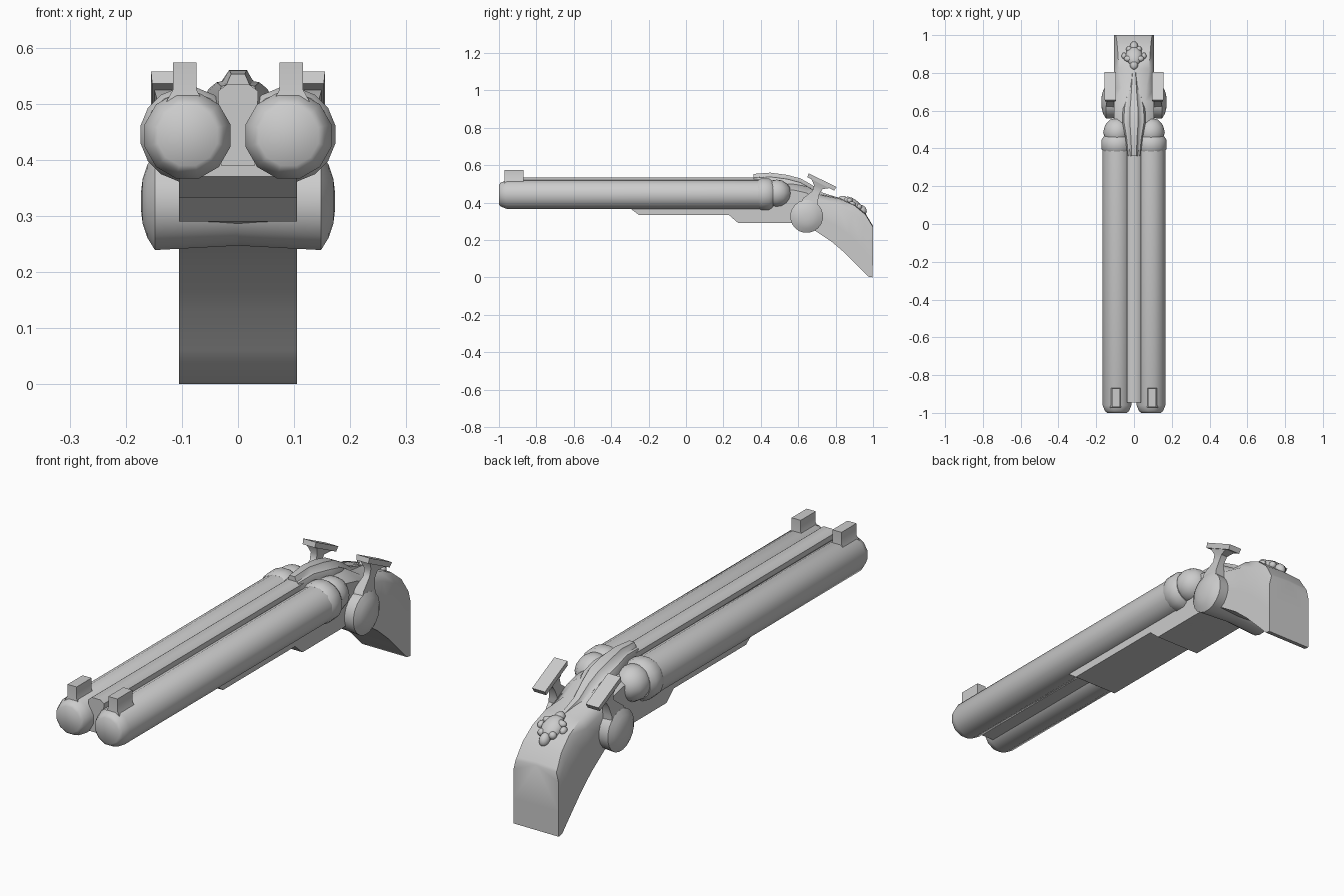
import bpy, bmesh, math
from mathutils import Vector, Matrix

cube = bpy.data.objects.get("Cube")
if cube:
    bpy.data.objects.remove(cube, do_unlink=True)

grey = bpy.data.materials.new("plain_grey")
grey.use_nodes = True
colour = (0.6, 0.6, 0.6, 1)
grey.diffuse_color = colour
grey.node_tree.nodes["Principled BSDF"].inputs["Base Color"].default_value = colour


def finish(name, bm, angle=40):
    bmesh.ops.recalc_face_normals(bm, faces=bm.faces)
    mesh = bpy.data.meshes.new(name)
    bm.to_mesh(mesh)
    bm.free()
    mesh.materials.append(grey)
    obj = bpy.data.objects.new(name, mesh)
    bpy.context.collection.objects.link(obj)
    bpy.ops.object.select_all(action='DESELECT')
    bpy.context.view_layer.objects.active = obj
    obj.select_set(True)
    bpy.ops.object.shade_smooth_by_angle(angle=math.radians(angle))
    return obj


def skin(name, rings, angle=40):
    """Join matching rings of points into a closed skin."""
    bm = bmesh.new()
    loops = [[bm.verts.new(p) for p in ring] for ring in rings]
    n = len(loops[0])
    for a, b in zip(loops, loops[1:]):
        for i in range(n):
            j = (i + 1) % n
            bm.faces.new((a[i], a[j], b[j], b[i]))
    bm.faces.new(loops[0])
    bm.faces.new(loops[-1])
    return finish(name, bm, angle)


def lathe(name, profile, centre, axis, sides=12):
    """Turn (distance, radius) pairs about the x or y axis."""
    rings = []
    for d, r in profile:
        ring = []
        for i in range(sides):
            a = math.tau * (i + 0.5) / sides
            u, v = r * math.cos(a), r * math.sin(a)
            ring.append(Vector(centre) + Vector((d, u, v) if axis == 'x' else (u, d, v)))
        rings.append(ring)
    return skin(name, rings, 50)


def ball(name, centre, size, tilt=0):
    bm = bmesh.new()
    bmesh.ops.create_uvsphere(bm, u_segments=12, v_segments=8, radius=1)
    bm.transform(Matrix.Translation(centre) @ Matrix.Rotation(tilt, 4, 'X')
                 @ Matrix.Diagonal((*size, 1)))
    return finish(name, bm, 60)


def rect(x, y, z, hx, hy, tilt=0):
    turn = Matrix.Rotation(tilt, 3, 'X')
    return [Vector((x, y, z)) + turn @ Vector((a * hx, b * hy, 0))
            for a, b in ((-1, -1), (1, -1), (1, 1), (-1, 1))]


# Paired barrels, breeches, locks, hammers and sights
for side, s in (("left", 1), ("right", -1)):
    x = s * 0.09
    lathe(side + "_barrel", [(-1, 0.055), (-0.99, 0.066), (-0.96, 0.079), (0.4, 0.079)],
          (x, 0, 0.443), 'y')
    lathe(side + "_breech_ring", [(0.385, 0.076), (0.4, 0.085), (0.445, 0.085), (0.465, 0.07)],
          (x, 0, 0.445), 'y', 16)
    ball(side + "_breech_bulge", (x, 0.485, 0.45), (0.073, 0.078, 0.073))
    lathe(side + "_lock_dome", [(0, 0.08), (s * 0.148, 0.088), (s * 0.162, 0.065),
                                (s * 0.17, 0.04), (s * 0.173, 0.015)],
          (0, 0.645, 0.326), 'x', 20)
    h = s * 0.125
    skin(side + "_hammer_stem", [rect(h, 0.655, 0.36, 0.028, 0.05),
                                 rect(h, 0.665, 0.415, 0.022, 0.04, -0.2),
                                 rect(h, 0.695, 0.455, 0.014, 0.02, -0.4),
                                 rect(h, 0.708, 0.482, 0.015, 0.025, -0.4),
                                 rect(h, 0.722, 0.505, 0.026, 0.06, -0.46)])
    skin(side + "_hammer_spur", [rect(h, 0.721, 0.5, 0.028, 0.08, -0.46),
                                 rect(h, 0.73, 0.52, 0.03, 0.083, -0.46)])
    skin(side + "_sight", [rect(s * 0.095, -0.92, 0.49, 0.04, 0.055),
                           rect(s * 0.095, -0.92, 0.525, 0.021, 0.05),
                           rect(s * 0.095, -0.92, 0.573, 0.021, 0.05)], 30)

# Rib between the barrels
skin("centre_rib", [[(-0.03, y, 0.39), (0.03, y, 0.39), (0.036, y, 0.522),
                     (0.02, y, 0.534), (-0.02, y, 0.534), (-0.036, y, 0.522)]
                    for y in (-0.945, 0.45)])

# Stepped forestock
skin("forestock", [[(-0.105, y, z), (0.105, y, z), (0.105, y, 0.4), (-0.105, y, 0.4)]
                   for y, z in ((-0.3, 0.37), (-0.25, 0.333), (0.23, 0.333),
                                (0.28, 0.29), (0.58, 0.29))], 20)

# Receiver flowing into the curved grip: top y, top z, bottom y, bottom z, top half width
spine = [(0.42, 0.5, 0.42, 0.29, 0.06), (0.57, 0.5, 0.57, 0.29, 0.06),
         (0.65, 0.485, 0.62, 0.26, 0.06), (0.72, 0.44, 0.69, 0.25, 0.065),
         (0.82, 0.42, 0.78, 0.19, 0.08), (0.9, 0.385, 0.85, 0.13, 0.085),
         (0.96, 0.335, 0.92, 0.06, 0.09), (0.993, 0.28, 0.975, 0.004, 0.095),
         (1, 0.27, 0.998, 0, 0.095)]
rings = []
for ty, tz, by, bz, w in spine:
    section = [(-w, 1), (0, 1.02), (w, 1), (0.105, 0.85), (0.105, 0.4), (0.105, 0),
               (-0.105, 0), (-0.105, 0.4), (-0.105, 0.85)]
    rings.append([(px, by + (ty - by) * t, bz + (tz - bz) * t) for px, t in section])
skin("receiver_and_grip", rings, 50)

# Raised strap over the breech, tapering onto the grip: y, z, half width
rings = []
for y, z, w in ((0.36, 0.553, 0.035), (0.45, 0.56, 0.045), (0.54, 0.548, 0.062),
                (0.61, 0.53, 0.06), (0.67, 0.497, 0.045), (0.73, 0.453, 0.035),
                (0.82, 0.425, 0.02)):
    rings.append([(-w, y, z - 0.1), (w, y, z - 0.1), (w, y, z - 0.04), (w * 0.85, y, z - 0.022),
                  (w * 0.6, y, z - 0.02), (w * 0.35, y, z), (-w * 0.35, y, z),
                  (-w * 0.6, y, z - 0.02), (-w * 0.85, y, z - 0.022), (-w, y, z - 0.04)])
skin("top_strap", rings, 50)

# Carved head ornament on the back of the grip
ball("ornament_head", (0, 0.89, 0.39), (0.045, 0.06, 0.03), -0.6)
ball("ornament_muzzle", (0, 0.94, 0.36), (0.022, 0.03, 0.024), -0.9)
ball("ornament_crest", (0, 0.845, 0.415), (0.022, 0.03, 0.02), -0.4)
for side, s in (("left", 1), ("right", -1)):
    ball(side + "_ornament_brow", (s * 0.03, 0.875, 0.41), (0.024, 0.016, 0.014), -0.4)
    ball(side + "_ornament_ear", (s * 0.052, 0.89, 0.392), (0.014, 0.018, 0.014), -0.4)
    ball(side + "_ornament_cheek", (s * 0.026, 0.925, 0.378), (0.016, 0.016, 0.016), -0.6)
